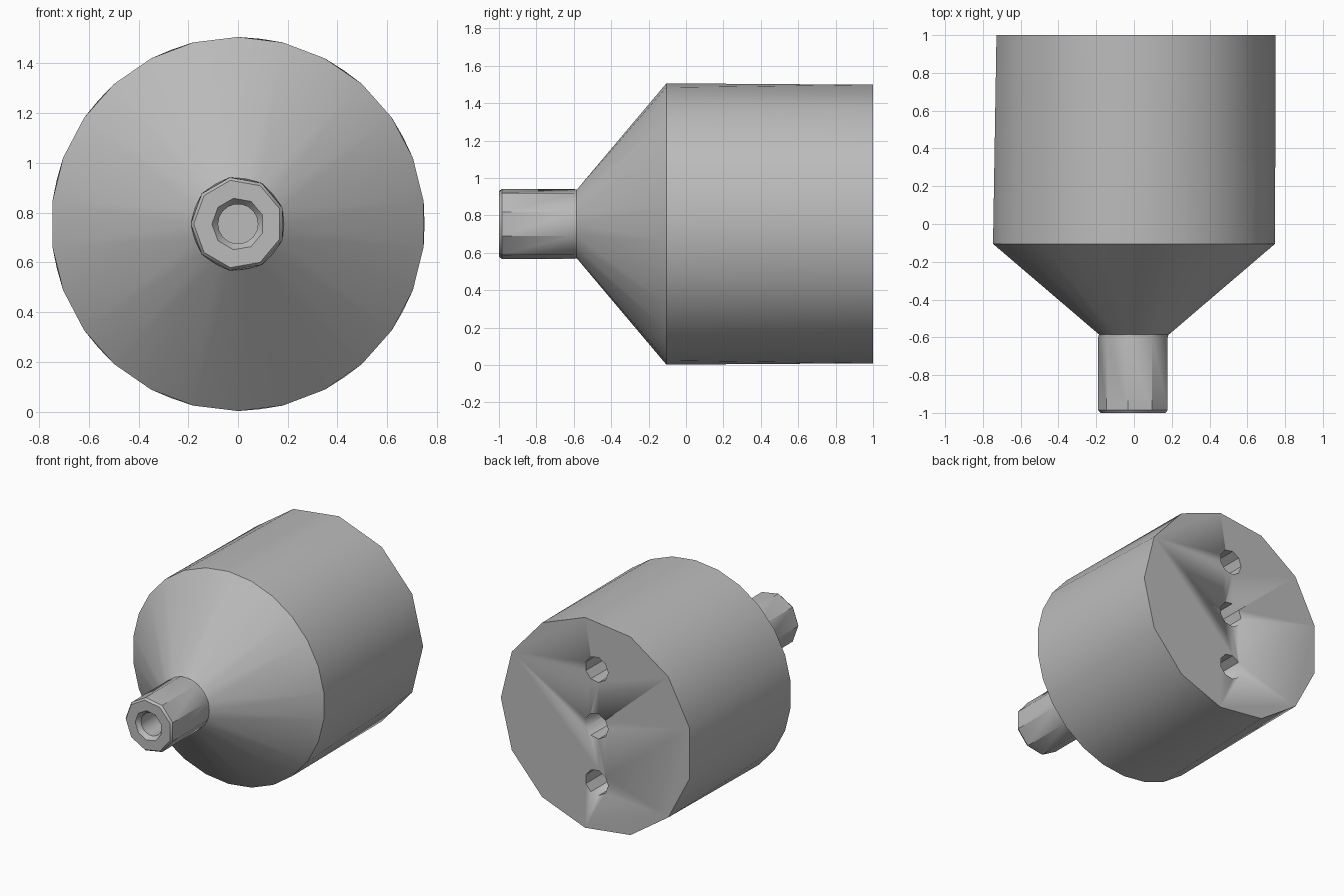
import bpy, math

if "Cube" in bpy.data.objects:
    bpy.data.objects.remove(bpy.data.objects["Cube"], do_unlink=True)

AXIS_Z = 0.754
TAU = 2 * math.pi

grey = bpy.data.materials.new("plain_grey")
grey.use_nodes = True
grey.diffuse_color = (0.5, 0.5, 0.5, 1)
grey.node_tree.nodes["Principled BSDF"].inputs["Base Color"].default_value = (0.5, 0.5, 0.5, 1)


def turned(name, rings, center_z=AXIS_Z, smooth=35):
    """Closed solid along y; each ring is (y, radius, sides, start angle)."""
    verts, faces, loops = [], [], []
    for y, radius, sides, start in rings:
        loops.append((len(verts), sides, start))
        for k in range(sides):
            a = start + TAU * k / sides
            verts.append((radius * math.cos(a), y, center_z + radius * math.sin(a)))
    # Walk round each pair of rings, advancing whichever ring lags in angle
    for (a0, na, sa), (b0, nb, sb) in zip(loops, loops[1:]):
        i = j = 0
        while i < na or j < nb:
            p, q = a0 + i % na, b0 + j % nb
            p2, q2 = a0 + (i + 1) % na, b0 + (j + 1) % nb
            if na == nb and sa == sb:
                faces.append((p, p2, q2, q))
                i, j = i + 1, j + 1
            elif j >= nb or (i < na and sa + TAU * (i + 0.5) / na <= sb + TAU * (j + 0.5) / nb):
                faces.append((p, p2, q))
                i += 1
            else:
                faces.append((p, q2, q))
                j += 1
    first, last = loops[0], loops[-1]
    faces.append(tuple(reversed(range(first[0], first[0] + first[1]))))
    faces.append(tuple(range(last[0], last[0] + last[1])))
    mesh = bpy.data.meshes.new(name)
    mesh.from_pydata(verts, [], faces)
    # The profile runs towards +y, so turn the faces outwards
    mesh.flip_normals()
    mesh.materials.append(grey)
    obj = bpy.data.objects.new(name, mesh)
    bpy.context.collection.objects.link(obj)
    bpy.ops.object.select_all(action="DESELECT")
    obj.select_set(True)
    bpy.context.view_layer.objects.active = obj
    bpy.ops.object.shade_smooth_by_angle(angle=math.radians(smooth))
    return obj


# Housing: cone opening into a wide drum
half = math.pi / 26
housing = turned("housing", [
    (-0.585, 0.185, 18, 0),
    (-0.105, 0.752, 26, half),
    (1.0, 0.75, 13, 0),
])

# Nozzle: nine-sided tube with eased ends and a countersunk blind bore
ninth = math.pi / 9
nozzle = turned("nozzle", [
    (-0.62, 0.08, 18, 0),
    (-0.97, 0.08, 18, 0),
    (-1.0, 0.105, 9, ninth),
    (-1.0, 0.178, 9, ninth),
    (-0.985, 0.19, 9, ninth),
    (-0.6, 0.19, 9, ninth),
    (-0.58, 0.185, 18, 0),
])

# Three round sockets in the back face
for k in (-1, 0, 1):
    cutter = turned("socket_cutter", [
        (0.5, 0.09, 9, ninth),
        (1.1, 0.09, 9, ninth),
    ], AXIS_Z + 0.4 * k)
    cutter.hide_render = True
    cutter.hide_set(True)
    cut = housing.modifiers.new("socket", "BOOLEAN")
    cut.operation = "DIFFERENCE"
    cut.solver = "EXACT"
    cut.object = cutter
